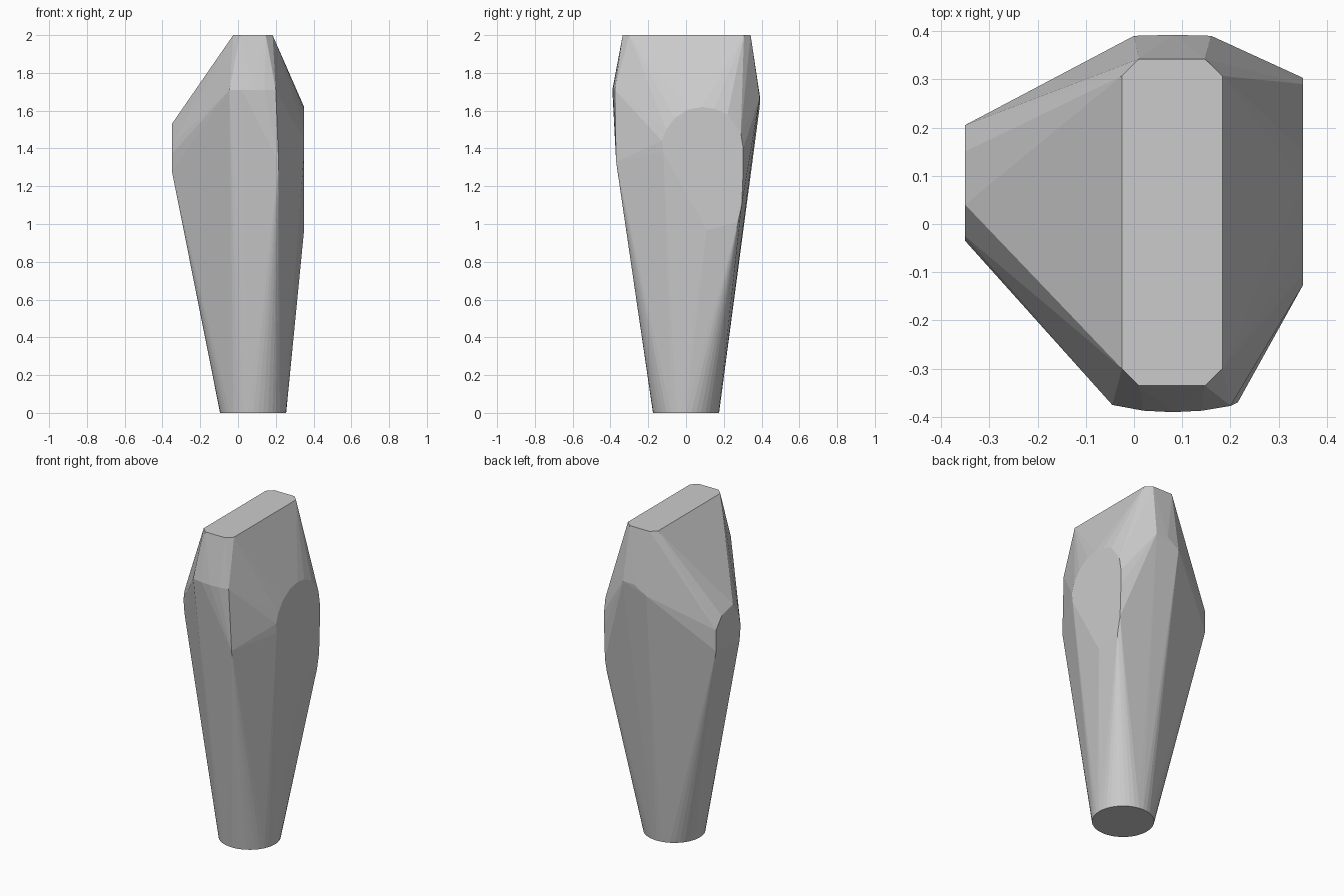
import bpy, bmesh
from math import sin, cos, pi, radians

if "Cube" in bpy.data.objects:
    bpy.data.objects.remove(bpy.data.objects["Cube"])

pts = []

# round foot
for i in range(40):
    a = 2 * pi * i / 40
    pts.append((0.08 + 0.175 * cos(a), 0.175 * sin(a), 0))

# chamfered top plate
for x, y in [(0.01, 0.342), (0.147, 0.342), (0.183, 0.307), (0.183, -0.3),
             (0.147, -0.335), (0.01, -0.335), (-0.025, -0.3), (-0.025, 0.307)]:
    pts.append((x, y, 2))

# rounded right facet (y, z)
right = [(0.29, 1.48), (0.22, 1.58), (0.15, 1.61), (0.085, 1.62), (0.01, 1.605),
         (-0.06, 1.56), (-0.105, 1.5), (-0.127, 1.44), (-0.12, 1.38), (0.11, 0.97),
         (0.16, 0.98), (0.275, 1.01), (0.295, 1.1), (0.303, 1.3), (0.303, 1.4)]
pts += [(0.35, y, z) for y, z in right]

# small left facet (y, z)
left = [(0.205, 1.43), (0.15, 1.5), (0.04, 1.53), (-0.025, 1.42),
        (-0.035, 1.37), (-0.025, 1.28), (0.205, 1.3)]
pts += [(-0.35, y, z) for y, z in left]

# bowed front ridge and its lower corner
pts += [(x, y, 1.71) for x, y in [(-0.045, -0.375), (0.02, -0.387), (0.08, -0.39),
                                  (0.14, -0.387), (0.2, -0.377)]]
pts += [(0.215, -0.37, 1.33)]

# back ridge
pts += [(0.16, 0.39, 1.67), (0.08, 0.392, 1.67), (0.0, 0.39, 1.62)]

# wrap everything in one convex faceted body
bm = bmesh.new()
for p in pts:
    bm.verts.new(p)
hull = bmesh.ops.convex_hull(bm, input=bm.verts)
loose = {g for k in ("geom_interior", "geom_unused") for g in hull[k]
         if isinstance(g, bmesh.types.BMVert)}
bmesh.ops.delete(bm, geom=list(loose), context='VERTS')
bmesh.ops.dissolve_limit(bm, angle_limit=radians(0.5), verts=bm.verts, edges=bm.edges)
bmesh.ops.recalc_face_normals(bm, faces=bm.faces)

mesh = bpy.data.meshes.new("faceted_stone")
bm.to_mesh(mesh)
bm.free()
body = bpy.data.objects.new("faceted_stone", mesh)
bpy.context.collection.objects.link(body)
